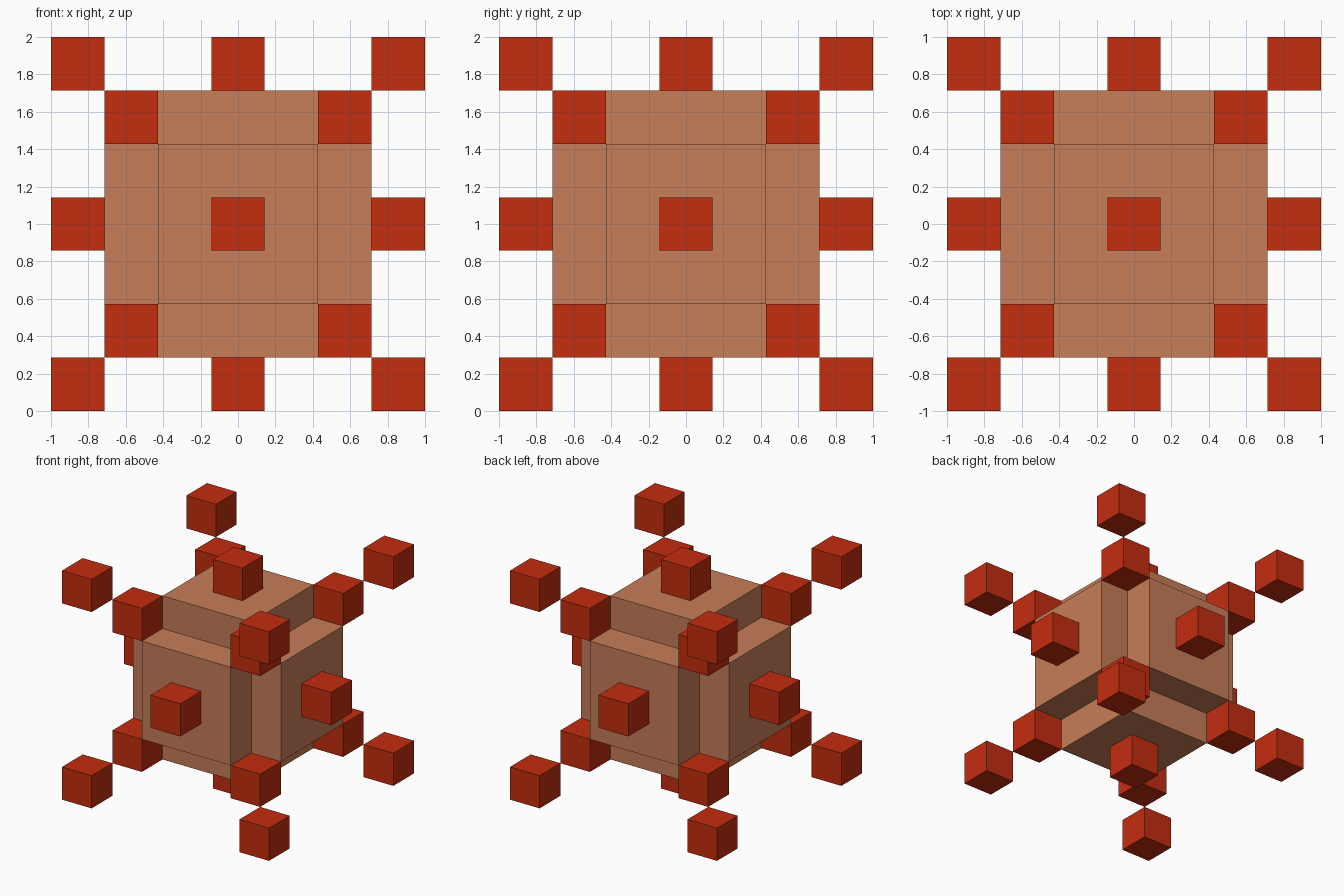
import bpy, bmesh
from itertools import product
from mathutils import Vector

if "Cube" in bpy.data.objects:
    bpy.data.objects.remove(bpy.data.objects["Cube"])

U = 2 / 7                      # the model lies on a 7 x 7 x 7 grid
CENTRE = Vector((0, 0, 1))


def material(name, rgb):
    m = bpy.data.materials.new(name)
    m.diffuse_color = (*rgb, 1)
    m.use_nodes = True
    m.node_tree.nodes["Principled BSDF"].inputs["Base Color"].default_value = m.diffuse_color
    return m


TAN = material("tan", (0.57, 0.205, 0.098))
RED = material("red", (0.55, 0.026, 0.005))


def add_block(name, cell, size, mat, raised=0):
    """Cube at a grid cell; raised pushes every face out as its own plate."""
    bm = bmesh.new()
    bmesh.ops.create_cube(bm, size=size * U)
    if raised:
        out = bmesh.ops.extrude_discrete_faces(bm, faces=bm.faces[:])
        for f in out["faces"]:
            bmesh.ops.translate(bm, verts=f.verts[:], vec=f.normal * raised * U)
        bmesh.ops.remove_doubles(bm, verts=bm.verts[:], dist=1e-4)
    bmesh.ops.recalc_face_normals(bm, faces=bm.faces[:])
    me = bpy.data.meshes.new(name)
    bm.to_mesh(me)
    bm.free()
    me.materials.append(mat)
    ob = bpy.data.objects.new(name, me)
    ob.location = CENTRE + Vector(cell) * U
    bpy.context.collection.objects.link(ob)


# Core with a raised square plate on each of its six sides
add_block("core", (0, 0, 0), 3, TAN, raised=1)

# Two cubes stepping diagonally out of every corner
for sign in product((-1, 1), repeat=3):
    add_block("inner_corner_cube", Vector(sign) * 2, 1, RED)
    add_block("outer_corner_cube", Vector(sign) * 3, 1, RED)

# One stud in the middle of every side
for axis, s in product(range(3), (-1, 1)):
    cell = Vector((0, 0, 0))
    cell[axis] = 3 * s
    add_block("side_stud", cell, 1, RED)
